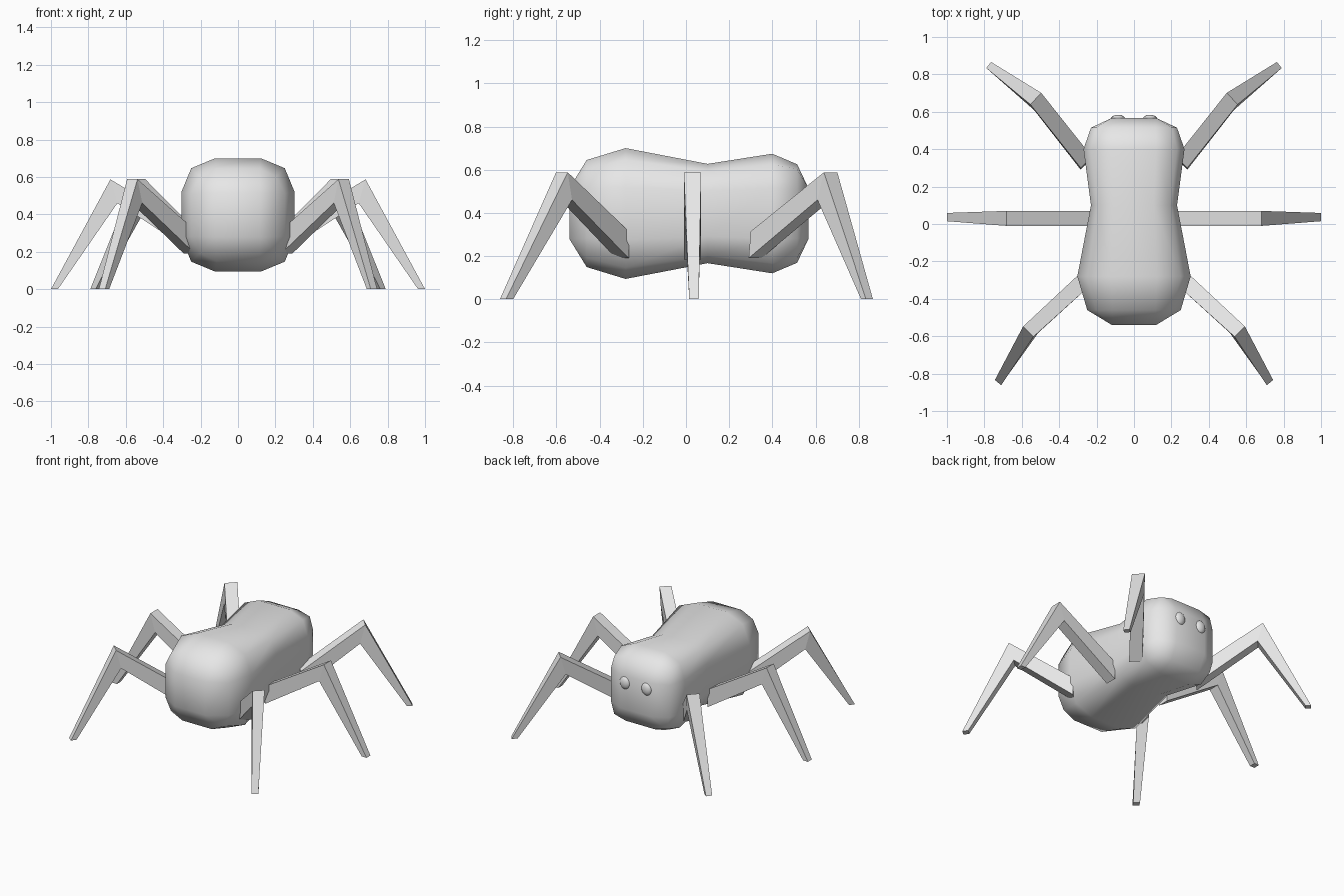
import bpy, bmesh
from mathutils import Vector

if "Cube" in bpy.data.objects:
    bpy.data.objects.remove(bpy.data.objects["Cube"])

grey = bpy.data.materials.new("plain grey")
grey.diffuse_color = (0.8, 0.8, 0.8, 1)
grey.use_nodes = True
grey.node_tree.nodes["Principled BSDF"].inputs["Base Color"].default_value = grey.diffuse_color


def finish(name, bm, smooth=False):
    bmesh.ops.recalc_face_normals(bm, faces=bm.faces)
    for f in bm.faces:
        f.smooth = smooth
    me = bpy.data.meshes.new(name)
    bm.to_mesh(me)
    bm.free()
    me.materials.append(grey)
    ob = bpy.data.objects.new(name, me)
    bpy.context.collection.objects.link(ob)
    return ob


def mirror(ob):
    ob.modifiers.new("mirror", 'MIRROR').use_axis[0] = True


# Body: twelve-sided rounded-square rings along y, each end closed by a 3x3 patch
MID = 0.397
# y, half width, half height, flat half width, corner distance
rings = [(-0.46, 0.25, 0.248, 0.115, 0.205),
         (-0.28, 0.303, 0.303, 0.122, 0.25),
         (0.10, 0.23, 0.23, 0.105, 0.195),
         (0.40, 0.27, 0.277, 0.118, 0.23),
         (0.515, 0.23, 0.228, 0.115, 0.204)]
bm = bmesh.new()
loops = []
for y, hw, hh, a, c in rings:
    pts = []
    for sx, sz in ((1, 1), (-1, 1), (-1, -1), (1, -1)):
        corner = [(sx * hw, sz * a), (sx * c, sz * c), (sx * a, sz * hh)]
        pts += corner if sx * sz > 0 else corner[::-1]
    loops.append([bm.verts.new((x, y, MID + z)) for x, z in pts])
for r, s in zip(loops, loops[1:]):
    for i in range(12):
        j = (i + 1) % 12
        bm.faces.new((r[i], r[j], s[j], s[i]))
for loop, y, a in ((loops[0], -0.54, 0.118), (loops[-1], 0.567, 0.118)):
    cap = [bm.verts.new((sx * a, y, MID + sz * a))
           for sx, sz in ((1, 1), (-1, 1), (-1, -1), (1, -1))]
    bm.faces.new(cap)
    for k in range(4):
        i, n = 3 * k, (k + 1) % 4
        bm.faces.new((cap[k], loop[i], loop[i + 1], loop[i + 2]))
        bm.faces.new((cap[k], loop[i + 2], loop[(i + 3) % 12], cap[n]))
finish("body", bm, True)

# Eyes: shallow domes on the head
bm = bmesh.new()
bmesh.ops.create_uvsphere(bm, u_segments=16, v_segments=8, radius=1)
bmesh.ops.scale(bm, vec=(0.04, 0.024, 0.046), verts=bm.verts)
bmesh.ops.translate(bm, vec=(0.085, 0.56, 0.465), verts=bm.verts)
mirror(finish("eye", bm, True))


# Legs: a four-sided beam through hip, knee and tip, mirrored to the other side
def leg(name, sections):
    bm = bmesh.new()
    prev = None
    for upper, lower, side in sections:
        u, l, s = Vector(upper), Vector(lower), Vector((*side, 0))
        ring = [bm.verts.new(p) for p in (u + s, u - s, l - s, l + s)]
        if prev:
            for i in range(4):
                j = (i + 1) % 4
                bm.faces.new((prev[i], prev[j], ring[j], ring[i]))
        else:
            bm.faces.new(ring)
        prev = ring
    bm.faces.new(prev)
    mirror(finish(name, bm))


leg("middle_leg", [
    ((0.22, 0.03, 0.31), (0.22, 0.03, 0.185), (0, 0.04)),
    ((0.682, 0.03, 0.587), (0.645, 0.03, 0.46), (0, 0.04)),
    ((1.0, 0.037, 0), (0.963, 0.037, 0), (0, 0.022))])
leg("rear_leg", [
    ((0.26, -0.295, 0.315), (0.26, -0.295, 0.19), (0.03, 0.03)),
    ((0.565, -0.575, 0.588), (0.54, -0.555, 0.46), (0.028, 0.027)),
    ((0.727, -0.848, 0), (0.706, -0.815, 0), (0.017, 0.014))])
leg("head_leg", [
    ((0.255, 0.33, 0.315), (0.255, 0.32, 0.19), (0.03, -0.03)),
    ((0.525, 0.67, 0.588), (0.505, 0.64, 0.46), (0.029, -0.031)),
    ((0.777, 0.85, 0), (0.748, 0.827, 0), (0.013, -0.016))])
